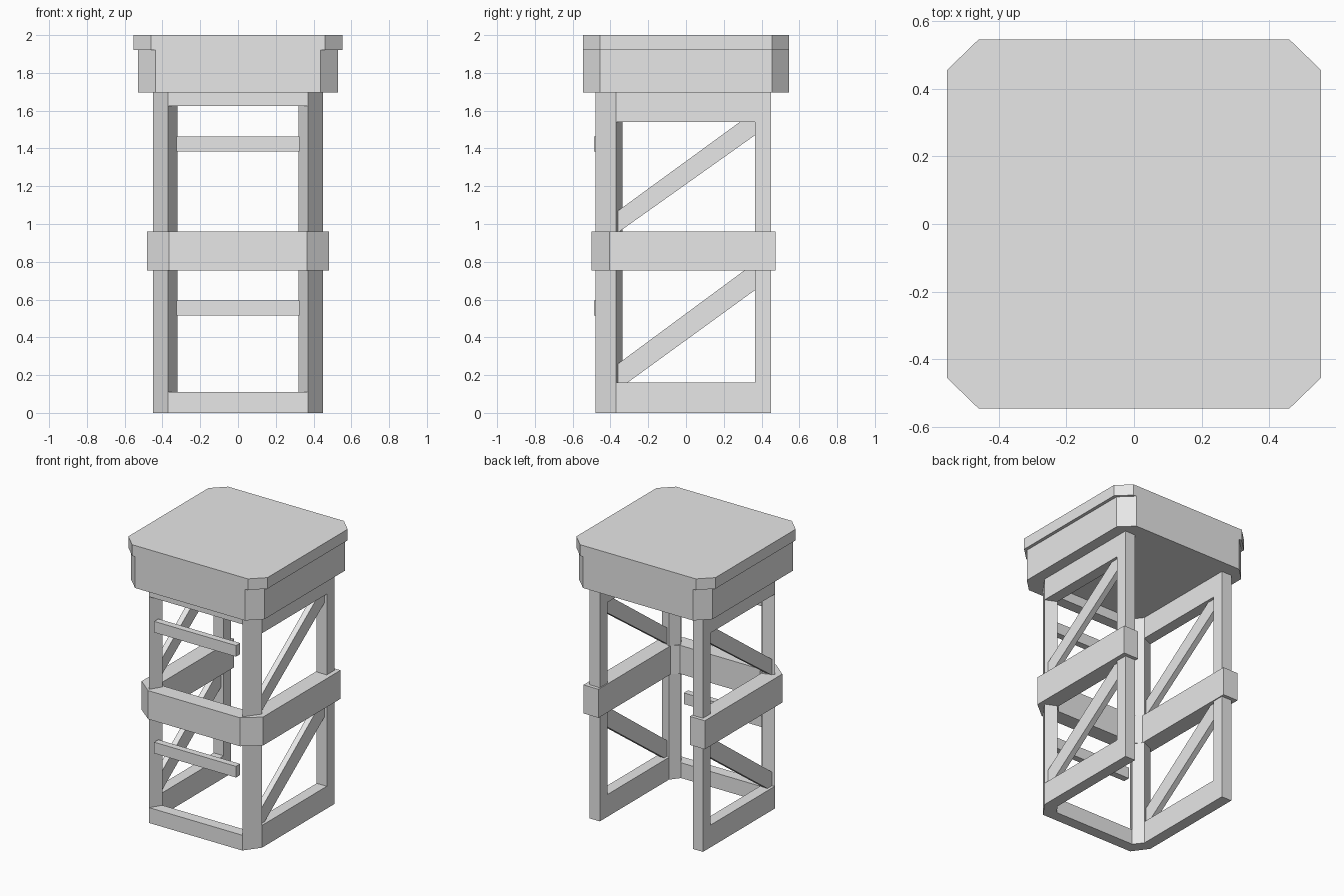
import bpy, bmesh

if "Cube" in bpy.data.objects:
    bpy.data.objects.remove(bpy.data.objects["Cube"])

grey = bpy.data.materials.new("light_grey")
grey.diffuse_color = (0.8, 0.8, 0.8, 1)
grey.use_nodes = True
grey.node_tree.nodes["Principled BSDF"].inputs["Base Color"].default_value = grey.diffuse_color


def prism(name, pts, lo, hi, axis="z", mirror=False):
    """Extrude an outline from lo to hi: xy outline along z, or yz outline along x."""
    bm = bmesh.new()
    place = (lambda a, b: (a, b, lo)) if axis == "z" else (lambda a, b: (lo, a, b))
    face = bm.faces.new([bm.verts.new(place(a, b)) for a, b in pts])
    ext = bmesh.ops.extrude_face_region(bm, geom=[face])
    d = hi - lo
    vec = (0, 0, d) if axis == "z" else (d, 0, 0)
    bmesh.ops.translate(bm, vec=vec, verts=[v for v in ext["geom"] if isinstance(v, bmesh.types.BMVert)])
    bmesh.ops.recalc_face_normals(bm, faces=bm.faces)
    me = bpy.data.meshes.new(name)
    bm.to_mesh(me)
    bm.free()
    me.materials.append(grey)
    ob = bpy.data.objects.new(name, me)
    bpy.context.collection.objects.link(ob)
    if mirror:
        ob.modifiers.new("Mirror", "MIRROR").use_mirror_merge = False
    return ob


def box(x0, x1, y0, y1):
    return [(x0, y0), (x1, y0), (x1, y1), (x0, y1)]


def symmetric(half):
    """Complete a right-hand outline with its mirror image in x."""
    return half + [(-x, y) for x, y in reversed(half)]


def chamfered(x, y, cx, cy):
    return symmetric([(cx, -y), (x, -cy), (x, cy), (cx, y)])


TOP = 1.7

# Chamfered front corner posts and square rear posts
prism("front_post", [(0.37, -0.48), (0.45, -0.37), (0.37, -0.335), (0.32, -0.40)], 0, TOP, mirror=True)
prism("rear_post", box(0.37, 0.45, 0.365, 0.45), 0, TOP, mirror=True)

# Top and bottom beams on the sides and front
side = [(0.45, -0.37), (0.45, 0.365), (0.37, 0.365), (0.37, -0.335)]
front = symmetric([(0.37, -0.48), (0.32, -0.40)])
prism("side_bottom_beam", side, 0, 0.16, mirror=True)
prism("side_top_beam", side, 1.54, TOP, mirror=True)
prism("front_bottom_beam", front, 0, 0.11)
prism("front_top_beam", front, 1.625, TOP)

# Diagonal braces, set back inside the side openings
prism("lower_brace", [(-0.36, 0.16), (-0.31, 0.16), (0.365, 0.65), (0.365, 0.755), (0.31, 0.755), (-0.36, 0.26)],
      0.39, 0.43, "x", True)
prism("upper_brace", [(-0.36, 0.955), (0.365, 1.47), (0.365, 1.54), (0.285, 1.54), (-0.36, 1.07)],
      0.39, 0.43, "x", True)

# Ladder rungs across the front
for i, z in enumerate((0.515, 1.383)):
    prism(f"front_rung_{i + 1}", box(-0.325, 0.325, -0.487, -0.44), z, z + 0.08)

# Middle band wrapping three sides, open at the back
outer = [(0.365, -0.50), (0.482, -0.405), (0.482, 0.475)]
inner = [(0.363, 0.475), (0.363, -0.345), (0.318, -0.385)]
prism("middle_band", outer + inner + [(-x, y) for x, y in reversed(outer + inner)], 0.755, 0.96)

# Roof block and cap
prism("roof_block", chamfered(0.53, 0.545, 0.437, 0.455), 1.695, 1.92)
prism("roof_cap", chamfered(0.553, 0.545, 0.46, 0.455), 1.92, 2.0)
